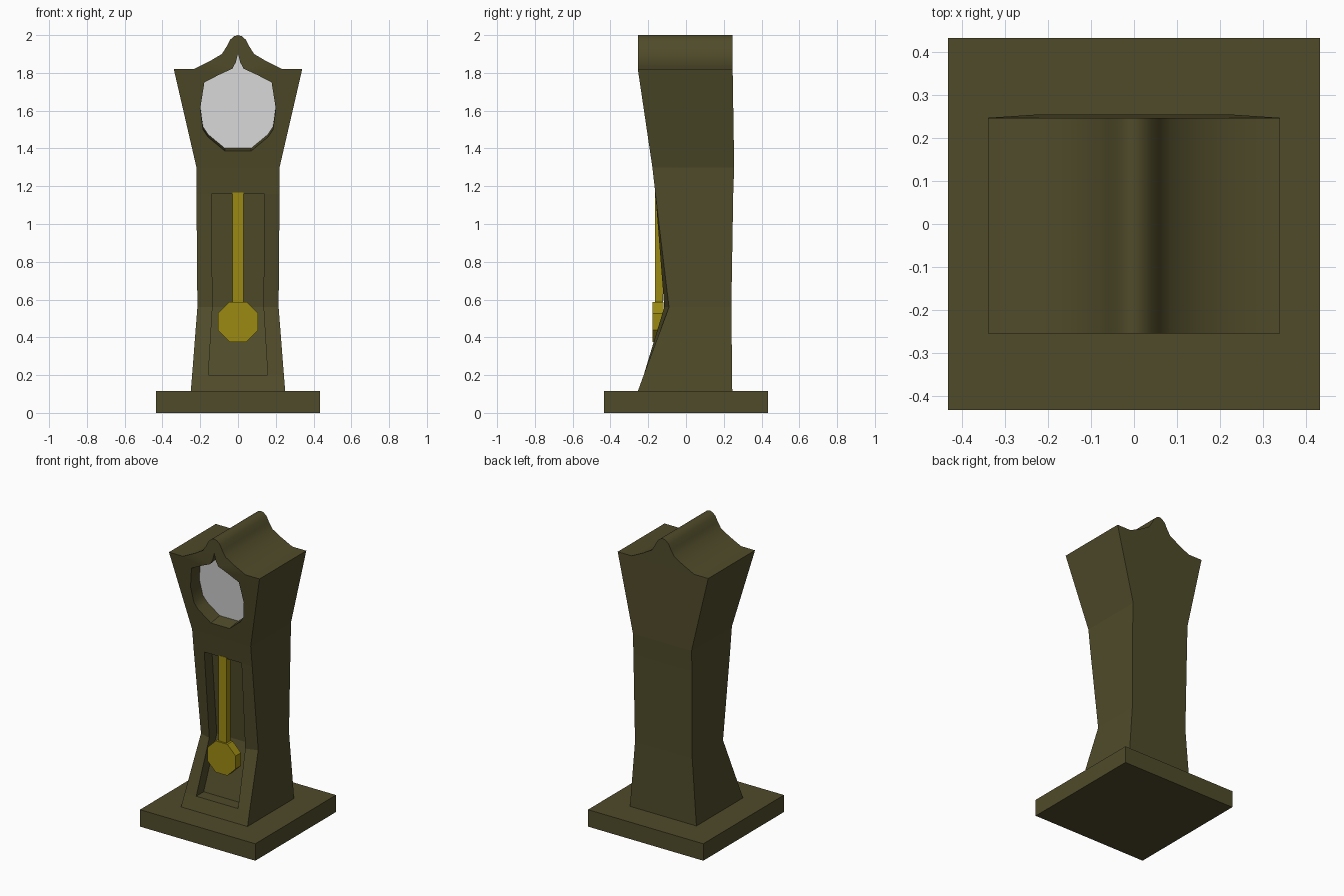
import bpy, bmesh, math

cube = bpy.data.objects.get("Cube")
if cube:
    bpy.data.objects.remove(cube, do_unlink=True)


def material(name, rgb):
    m = bpy.data.materials.new(name)
    m.use_nodes = True
    m.diffuse_color = (*rgb, 1)
    m.node_tree.nodes["Principled BSDF"].inputs["Base Color"].default_value = (*rgb, 1)
    return m


WOOD = material("dark wood", (0.08, 0.07, 0.023))
BRASS = material("brass", (0.335, 0.255, 0.006))
WHITE = material("dial white", (0.8, 0.8, 0.8))


def loft(rings):
    """Closed solid through rings of equal length."""
    bm = bmesh.new()
    rows = [[bm.verts.new(p) for p in ring] for ring in rings]
    n = len(rows[0])
    bands = [[bm.faces.new((a[j], a[(j + 1) % n], b[(j + 1) % n], b[j])) for j in range(n)]
             for a, b in zip(rows, rows[1:])]
    bm.faces.new(rows[0])
    bm.faces.new(rows[-1])
    return bm, rows, bands


def finish(bm, name, mat, smooth=None):
    bmesh.ops.recalc_face_normals(bm, faces=bm.faces[:])
    mesh = bpy.data.meshes.new(name)
    bm.to_mesh(mesh)
    bm.free()
    obj = bpy.data.objects.new(name, mesh)
    mesh.materials.append(mat)
    bpy.context.collection.objects.link(obj)
    return obj


def prism(name, outline, y0, y1, mat):
    """Outline in x, z pushed from y0 to y1."""
    bm, _, _ = loft([[(x, y, z) for x, z in outline] for y in (y0, y1)])
    return finish(bm, name, mat)


def mirrored(half):
    """Full outline from right half, top point first."""
    return half + [(-x, z) for x, z in reversed(half) if x > 0]


def box(x, z0, z1):
    return [(x, z0), (x, z1), (-x, z1), (-x, z0)]


# Plinth
prism("plinth", box(0.433, 0, 0.115), -0.433, 0.433, WOOD)

# Case: height, half width, window half width, outer front, inner front, back
LEVELS = [
    (0.115, 0.25, 0.158, -0.255, -0.255, 0.245),
    (0.2, 0.243, 0.157, -0.224, -0.224, 0.244),
    (0.56, 0.215, 0.135, -0.09, -0.115, 0.24),
    (1.16, 0.22, 0.14, -0.162, -0.162, 0.25),
    (1.3, 0.22, 0.14, -0.178, -0.178, 0.255),
]
rings = [[(-w, fo, z), (-i, fi, z), (i, fi, z), (w, fo, z), (w, b, z), (-w, b, z)]
         for z, w, i, fo, fi, b in LEVELS]
bm, _, bands = loft(rings)

# Sunken pendulum window
window = [bands[1][1], bands[2][1]]
sunk = bmesh.ops.extrude_face_region(bm, geom=window)["geom"]
bmesh.ops.translate(bm, vec=(0, 0.08, 0), verts=[g for g in sunk if isinstance(g, bmesh.types.BMVert)])
left_over = [f for f in window if f.is_valid]
if left_over:
    bmesh.ops.delete(bm, geom=left_over, context="FACES_ONLY")
finish(bm, "case", WOOD)


# Hood with a curved crest, leaning forward
def lean(z):
    return -0.178 - 0.148 * (z - 1.3)


crest = mirrored([(0, 2.0), (0.02, 1.994), (0.042, 1.975), (0.06, 1.94), (0.085, 1.9),
                  (0.15, 1.862), (0.235, 1.82), (0.34, 1.82), (0.22, 1.3)])
front = [(x, lean(min(z, 1.82)), z) for x, z in crest]
back = [(x, 0.255 if z < 1.4 else 0.247, z) for x, z in crest]
bm, rows, _ = loft([front, back])
for row in rows:
    shoulder = [v for v in row if abs(abs(v.co.x) - 0.235) < 0.001]
    bmesh.ops.connect_verts(bm, verts=shoulder)
hood = finish(bm, "hood", WOOD)

# Dial recess, cut square to the leaning front
DIAL = mirrored([(0, 1.9), (0.012, 1.855), (0.03, 1.822), (0.1, 1.79), (0.178, 1.75),
                 (0.2, 1.61), (0.185, 1.5), (0.158, 1.46), (0.07, 1.387)])


def dial_ring(depth):
    return [(x, lean(z) + depth, z + 0.148 * depth) for x, z in DIAL]


cutter = finish(loft([dial_ring(-0.1), dial_ring(0.1)])[0], "dial_cutter", WOOD)
cut = hood.modifiers.new("dial recess", "BOOLEAN")
cut.operation = "DIFFERENCE"
cut.solver = "EXACT"
cut.object = cutter
bpy.ops.object.select_all(action="DESELECT")
bpy.context.view_layer.objects.active = hood
hood.select_set(True)
bpy.ops.object.modifier_apply(modifier=cut.name)
bpy.data.objects.remove(cutter, do_unlink=True)
bpy.ops.object.shade_smooth_by_angle(angle=math.radians(35))

# Dial plate
finish(loft([dial_ring(0.095), dial_ring(0.1)])[0], "dial", WHITE)

# Pendulum
prism("pendulum_rod", box(0.03, 0.56, 1.168), -0.165, -0.122, BRASS)
bob = [(0.115 * math.cos(a), 0.482 + 0.115 * math.sin(a))
       for a in (math.pi * (k + 0.5) / 4 for k in range(8))]
prism("pendulum_bob", bob, -0.177, -0.12, BRASS)
